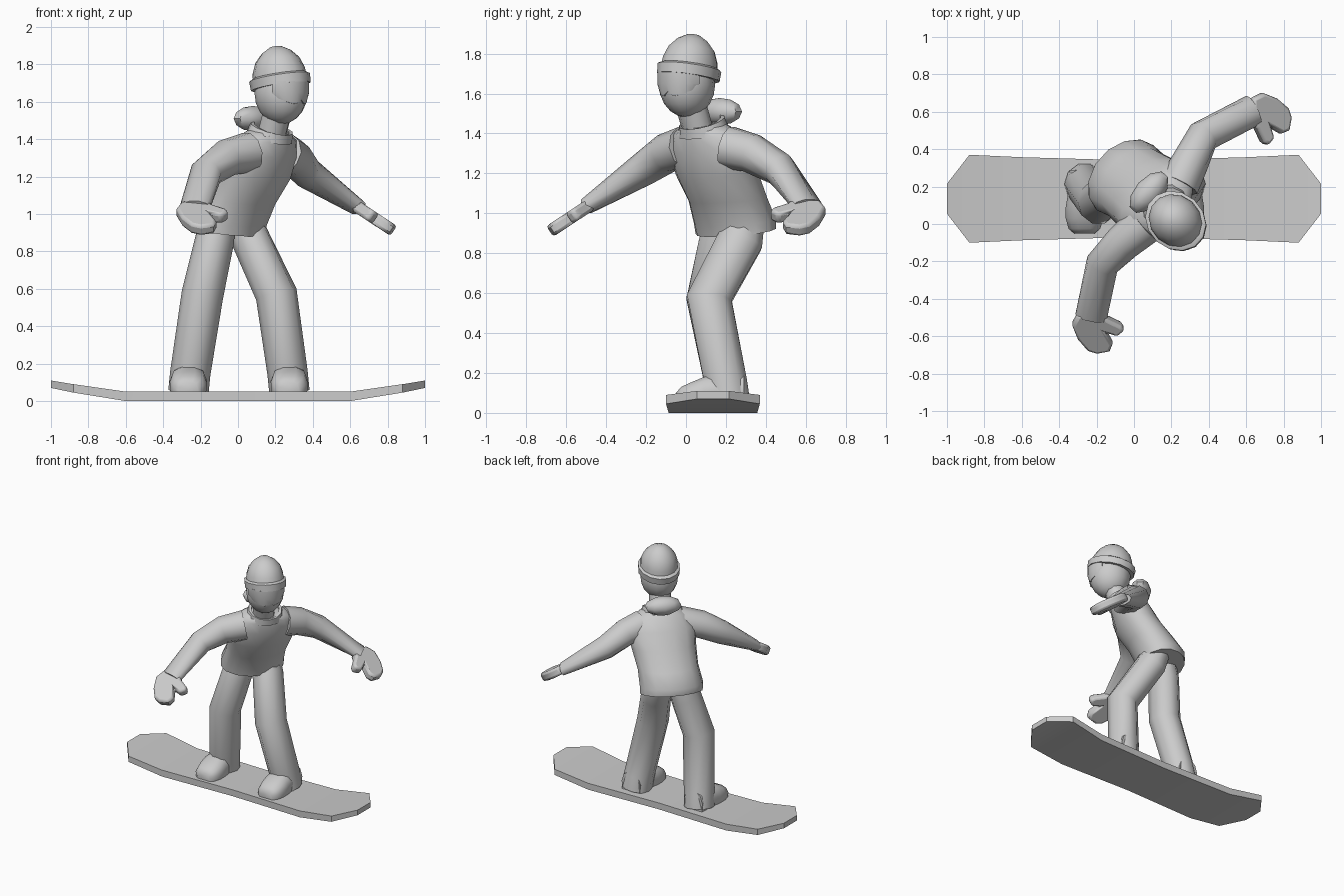
import bpy, bmesh
from math import sin, cos, pi, radians
from mathutils import Vector, Matrix

if "Cube" in bpy.data.objects:
    bpy.data.objects.remove(bpy.data.objects["Cube"])

A = radians(48)
U = Vector((cos(A), sin(A), 0))      # across the shoulders
F = Vector((sin(A), -cos(A), 0))     # facing direction of the body
Z = Vector((0, 0, 1))


def loft(name, rings, angle=45, caps=True):
    """Skin a list of equal-length point rings."""
    bm = bmesh.new()
    vs = [[bm.verts.new(p) for p in r] for r in rings]
    n = len(vs[0])
    for a, b in zip(vs, vs[1:]):
        for i in range(n):
            j = (i + 1) % n
            bm.faces.new((a[i], a[j], b[j], b[i]))
    if caps:
        bm.faces.new(vs[0])
        bm.faces.new(vs[-1])
    return finish(name, bm, angle)


def finish(name, bm, angle=45):
    bmesh.ops.recalc_face_normals(bm, faces=bm.faces)
    me = bpy.data.meshes.new(name)
    bm.to_mesh(me)
    bm.free()
    ob = bpy.data.objects.new(name, me)
    bpy.context.collection.objects.link(ob)
    bpy.ops.object.select_all(action='DESELECT')
    ob.select_set(True)
    bpy.context.view_layer.objects.active = ob
    bpy.ops.object.shade_smooth_by_angle(angle=radians(angle))
    return ob


def ring(c, a, b, n=12, su=U, sf=F, tilt=0.0):
    """Ellipse with half axes a along su and b along sf; tilt lifts its front."""
    c = Vector(c)
    return [c + su * a * cos(t) + sf * b * sin(t) + Z * tilt * sin(t)
            for t in (2 * pi * i / n for i in range(n))]


def tube(name, path, radii, side=None, n=10):
    """Limb along a path with elliptical sections."""
    p = [Vector(q) for q in path]
    rings = []
    for i, (a, b) in enumerate(radii):
        t = Vector()
        if i:
            t += (p[i] - p[i - 1]).normalized()
        if i < len(p) - 1:
            t += (p[i + 1] - p[i]).normalized()
        t.normalize()
        s = Vector(side) if side else t.cross(Z)
        s = (s - t * s.dot(t)).normalized()
        rings.append(ring(p[i], a, b, n, s, t.cross(s)))
    return loft(name, rings, 50)


# Board with raised ends
half = [(0, .205, 0, .05), (.6, .222, 0, .05), (.88, .235, .045, .09), (1, .08, .07, .11)]
stations = [(-x, h, lo, hi) for x, h, lo, hi in half[:0:-1]] + half
loft("board", [[(x, .135 - h, lo), (x, .135 + h, lo), (x, .135 + h, hi), (x, .135 - h, hi)]
               for x, h, lo, hi in stations], 20)

# Boots
for name, cx in (("right_boot", -.265), ("left_boot", .275)):
    rings = []
    for y, w, top in ((-.05, .055, .10), (-.025, .085, .13), (.03, .1, .155),
                      (.09, .1, .18), (.15, .09, .19), (.29, .08, .19)):
        h = top - .05
        rings.append([(cx + sx * w, y, .05 + sz * h) for sx, sz in
                      ((-.95, 0), (-1, .45), (-.78, .85), (-.35, 1),
                       (.35, 1), (.78, .85), (1, .45), (.95, 0))])
    loft(name, rings)

# Trouser legs
leg_r = [(.108, .112), (.108, .112), (.112, .118), (.105, .12), (.09, .1)]
tube("right_leg", [(-.265, .215, .05), (-.255, .2, .15), (-.19, .115, .57),
                   (-.125, .18, .86), (-.1, .2, .98)], leg_r, (1, 0, 0))
tube("left_leg", [(.275, .215, .05), (.265, .2, .15), (.205, .115, .57),
                  (.07, .27, .86), (.03, .3, .98)], leg_r, (1, 0, 0))

# Jacket body, leaning forward
body = [((-.05, .25, .91), .23, .165, -.03), ((-.045, .245, .96), .23, .175, -.03),
        ((.01, .21, 1.07), .22, .17, -.02), ((.085, .155, 1.2), .235, .165, -.02),
        ((.125, .125, 1.32), .25, .145, -.02), ((.155, .1, 1.40), .2, .12, -.02),
        ((.175, .08, 1.445), .115, .095, -.02)]
loft("jacket_body", [ring(c, a, b, 14, tilt=t) for c, a, b, t in body], 50)

# Sleeves
arm_r = [(.11, .11), (.1, .1), (.09, .085), (.085, .042)]
tube("right_sleeve", [(.06, 0, 1.33), (-.06, -.1, 1.30), (-.17, -.215, 1.22),
                      (-.23, -.5, 1.035)], arm_r)
tube("left_sleeve", [(.24, .21, 1.33), (.3, .33, 1.30), (.37, .47, 1.22),
                     (.64, .61, 1.035)], arm_r)

# Mittens: one outline, s across the hand and t along it
outline = [(.03, -.03), (0, .04), (.03, .13), (.08, .2), (.13, .22), (.2, .205),
           (.215, .16), (.18, .085), (.24, .108), (.28, .07), (.26, .04), (.19, 0), (.17, -.03)]
for name, o, s_dir, t_dir in (
        ("right_mitten", (-.33, -.5, 1.03), (1, 0, 0), (0, -.83, -.55)),
        ("left_mitten", (.65, .7, 1.03), (0, -1, 0), (.83, 0, -.55))):
    o, s_dir, t_dir = Vector(o), Vector(s_dir), Vector(t_dir)
    nrm = s_dir.cross(t_dir)
    ob = loft(name, [[o + s_dir * s + t_dir * t + nrm * k for s, t in outline]
                     for k in (-.032, .032)], 50)
    m = ob.modifiers.new("rounding", 'BEVEL')
    m.width, m.segments, m.limit_method = .016, 2, 'ANGLE'
    m.angle_limit = radians(60)

# Neck and collar
loft("neck", [ring((.17, .07, 1.38), .08, .08, 10), ring((.215, .02, 1.56), .08, .08, 10)])
loft("collar", [ring((.165, .09, 1.40), .14, .12, 12, tilt=-.03),
                ring((.18, .08, 1.46), .12, .11, 12, tilt=-.04),
                ring((.18, .08, 1.46), .1, .09, 12, tilt=-.04),
                ring((.175, .085, 1.40), .1, .09, 12, tilt=-.03)], 40, caps=False)

# Folded hood behind the neck
bm = bmesh.new()
bmesh.ops.create_uvsphere(bm, u_segments=10, v_segments=6, radius=1)
frame = Matrix((U, F, Z)).transposed().to_4x4()
bm.transform(Matrix.Translation((.08, .17, 1.51)) @ frame @ Matrix.Diagonal((.135, .075, .068, 1)))
finish("hood", bm)

# Head
bm = bmesh.new()
bmesh.ops.create_uvsphere(bm, u_segments=16, v_segments=10, radius=1)
bm.transform(Matrix.Translation((.23, .005, 1.645)) @ frame @ Matrix.Diagonal((.135, .148, .165, 1)))
finish("head", bm)

# Hat, tilted slightly back
tilt = radians(10)
HF = F * cos(tilt) + Z * sin(tilt)
HZ = Z * cos(tilt) - F * sin(tilt)
hat = Vector((.225, .015, 1.71))


def hat_ring(h, a, b):
    return ring(hat + HZ * h, a, b, 14, U, HF)


loft("hat_crown", [hat_ring(h, a, b) for h, a, b in
                   ((0, .137, .155), (.06, .132, .146), (.115, .114, .122),
                    (.16, .075, .08), (.187, .03, .03))], 50)
loft("hat_brim", [hat_ring(h, .15 * k, .175 * k) for h, k in
                  ((-.03, .88), (-.03, .98), (.02, 1), (.03, .9))], 35)

# Goggles wrapped round the face
rings = []
for i in range(-5, 6):
    t = radians(14 * i)
    d = U * sin(t) * .135 + F * cos(t) * .15
    out = 1.06 - .002 * i * i * .5
    low = -.10 if i == 0 else -.125 + .002 * i * i
    base = Vector((.23, .005, 1.71))
    rings.append([base + d * r + Z * z for r, z in
                  ((.8, .0), (out, .0), (out, -.06), (out - .09, low), (.8, low))])
loft("goggles", rings, 40)
